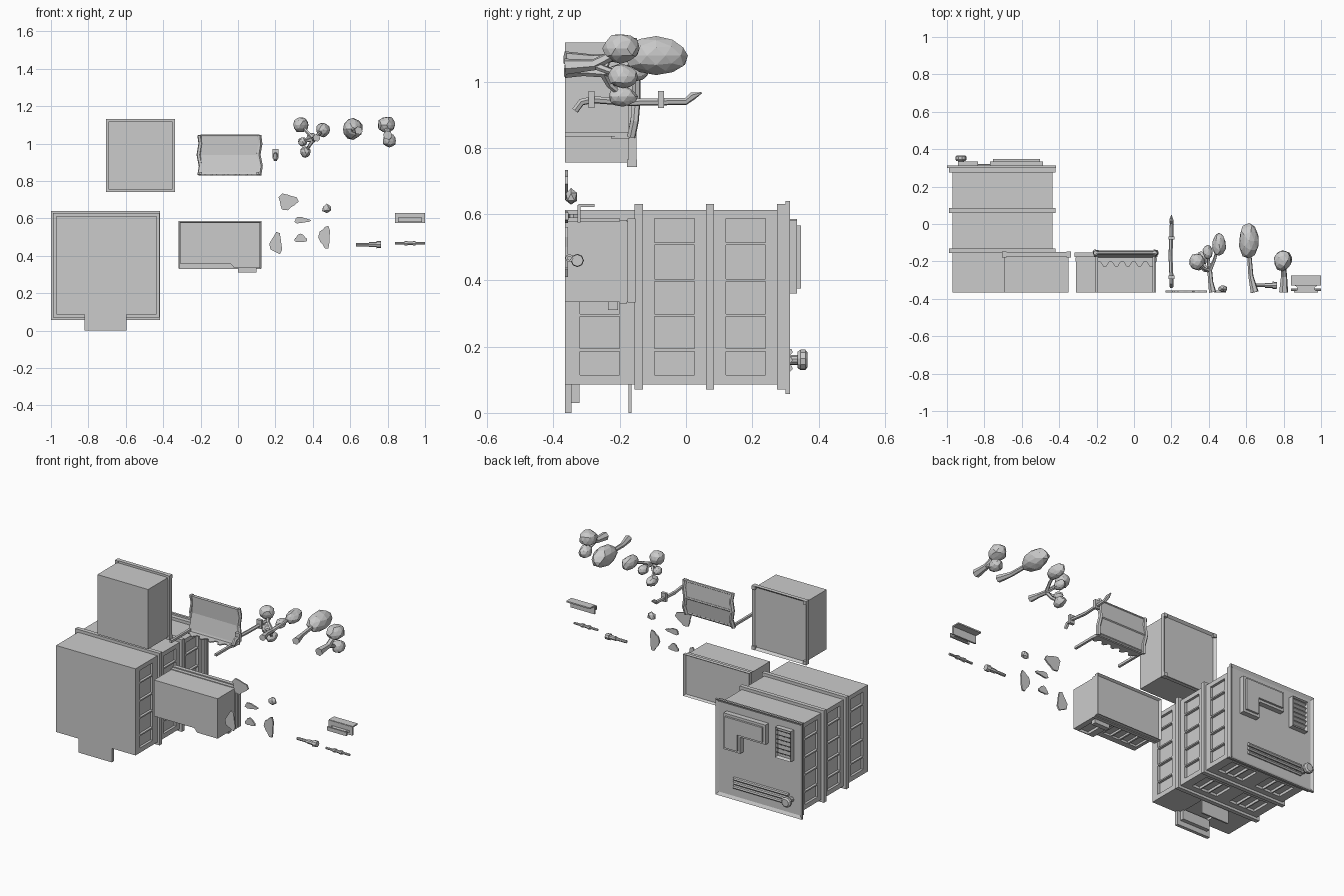
import bpy, bmesh, math, random
from mathutils import Vector

random.seed(4)
if "Cube" in bpy.data.objects:
    bpy.data.objects.remove(bpy.data.objects["Cube"])

grey = bpy.data.materials.new("plain_grey")
grey.use_nodes = True
grey.diffuse_color = (.6, .6, .6, 1)
grey.node_tree.nodes["Principled BSDF"].inputs["Base Color"].default_value = (.6, .6, .6, 1)


def finish(name, bm):
    bmesh.ops.recalc_face_normals(bm, faces=bm.faces)
    mesh = bpy.data.meshes.new(name)
    bm.to_mesh(mesh)
    bm.free()
    mesh.materials.append(grey)
    obj = bpy.data.objects.new(name, mesh)
    bpy.context.collection.objects.link(obj)
    return obj


def add_box(bm, xs, ys, zs):
    verts = bmesh.ops.create_cube(bm, size=1)["verts"]
    for v in verts:
        v.co = [(r[0] + r[1]) / 2 + c * (r[1] - r[0]) for c, r in zip(v.co, (xs, ys, zs))]


def box(name, xs, ys, zs):
    bm = bmesh.new()
    add_box(bm, xs, ys, zs)
    return finish(name, bm)


def tray(name, xs, ys, zs, rim, depth):
    """Box whose +y face is sunk inside a raised rim."""
    bm = bmesh.new()
    add_box(bm, xs, ys, zs)
    bm.normal_update()
    face = max(bm.faces, key=lambda f: f.calc_center_median().y)
    bmesh.ops.inset_region(bm, faces=[face], thickness=rim)
    bmesh.ops.translate(bm, verts=face.verts, vec=(0, -depth, 0))
    return finish(name, bm)


def prism(name, points, axis, lo, hi):
    """Extrude a flat outline along one axis."""
    def place(p, h):
        co = list(p)
        co.insert(axis, h)
        return co
    bm = bmesh.new()
    face = bm.faces.new([bm.verts.new(place(p, lo)) for p in points])
    top = bmesh.ops.extrude_face_region(bm, geom=[face])["geom"]
    for v in top:
        if isinstance(v, bmesh.types.BMVert):
            v.co[axis] = hi
    return finish(name, bm)


def cut(obj, cells):
    """Carve box-shaped recesses and bake the result."""
    bm = bmesh.new()
    for cell in cells:
        add_box(bm, *cell)
    cutter = finish("cutter", bm)
    cutter.hide_render = True
    mod = obj.modifiers.new("recess", "BOOLEAN")
    mod.operation, mod.solver, mod.object = "DIFFERENCE", "EXACT", cutter
    bake(obj)
    bpy.data.objects.remove(cutter)


def bake(obj):
    graph = bpy.context.evaluated_depsgraph_get()
    mesh = bpy.data.meshes.new_from_object(obj.evaluated_get(graph))
    obj.modifiers.clear()
    obj.data = mesh


def tube(name, path, radii, sides=6):
    """Tapered rod swept through a few points."""
    bm = bmesh.new()
    path = [Vector(p) for p in path]
    rings = []
    for i, p in enumerate(path):
        along = (path[min(i + 1, len(path) - 1)] - path[max(i - 1, 0)]).normalized()
        u = along.orthogonal().normalized() if i == 0 else (u - along * u.dot(along)).normalized()
        w = along.cross(u)
        turn = [math.tau * k / sides for k in range(sides)]
        rings.append([bm.verts.new(p + (u * math.cos(a) + w * math.sin(a)) * radii[i]) for a in turn])
    for a, b in zip(rings, rings[1:]):
        for k in range(sides):
            n = (k + 1) % sides
            bm.faces.new((a[k], a[n], b[n], b[k]))
    bm.faces.new(rings[0])
    bm.faces.new(rings[-1])
    return finish(name, bm)


def clump(name, centre, size, detail=2):
    """Faceted, slightly irregular rounded lump."""
    bm = bmesh.new()
    bmesh.ops.create_icosphere(bm, subdivisions=detail, radius=1)
    for v in bm.verts:
        k = random.uniform(.9, 1.06)
        v.co = [c + q * s * k for c, q, s in zip(centre, v.co, size)]
    return finish(name, bm)


GROUND = -.365

# Large building: body with recessed side and front openings
tower = box("tower_body", (-.97, -.435), (GROUND, .3), (.085, .612))
tiers = [(-.32, -.2), (-.095, .025), (.12, .24)]
levels = [.11, .19, .295, .4, .51, .59]
gap = .004
cells = []
for side in [(-1, -.955), (-.45, -.4)]:
    for tier in tiers:
        cells += [(side, tier, (a + gap, b - gap)) for a, b in zip(levels, levels[1:])]
for tier in tiers[1:]:
    for left in (-.92, -.66):
        cells += [((left + k * .06, left + k * .06 + .053), tier, (.05, .1)) for k in range(3)]
cells.append(((-.79, -.625), (-.345, -.18), (.05, .1)))
cut(tower, cells)
for y in (-.155, .06, .275):
    box("tower_band", (-.988, -.42), (y, y + .025), (.07, .63))
tray("tower_roof", (-1, -.417), (.3, .314), (.057, .64), .025, .01)
box("door_step_lower", (-.82, -.595), (GROUND, -.345), (0, .09))
box("door_step_upper", (-.8, -.615), (-.345, -.322), (.03, .09))
box("door_canopy", (-.8, -.615), (-.174, -.165), (0, .09))

# Roof equipment
outline = [(-.77, .58), (-.487, .58), (-.487, .36), (-.6, .36), (-.6, .46), (-.77, .46)]
prism("roof_unit", outline, 1, .3, .335)
inner = [(-.755, .565), (-.502, .565), (-.502, .375), (-.585, .375), (-.585, .475), (-.755, .475)]
prism("roof_unit_lid", inner, 1, .33, .347)
tray("vent_frame", (-.94, -.833), (.3, .335), (.4, .585), .01, .02)
for k in range(6):
    z = .42 + k * .027
    prism("vent_slat", [(.312, z), (.332, z + .012), (.332, z + .018), (.312, z + .006)], 0, -.93, -.843)
for z in (.135, .16, .185):
    tube("roof_pipe", [(-.91, .312, z), (-.54, .312, z)], [.01] * 2)
tube("chimney", [(-.925, y, .16) for y in (.3, .336, .336, .345, .36, .367)],
     [.015, .015, .024, .031, .031, .022], 10)

# Upper box building
box("annex_body", (-.692, -.35), (GROUND, -.165), (.755, 1.118))
tray("annex_roof", (-.705, -.338), (-.174, -.15), (.742, 1.131), .018, .014)
for x in (-.705, -.36):
    for z in (.742, 1.109):
        box("annex_corner", (x, x + .022), (-.178, -.148), (z, z + .022))

# Shop with stepped front
shop_outline = [(-.31, .578), (.118, .578), (.118, .335), (-.02, .335), (-.04, .358), (-.31, .358)]
shop = prism("shop_body", shop_outline, 1, GROUND, -.17)
panes = [((-.29 + k * .06, -.24 + k * .06), (-.33, -.22), (.3, .37)) for k in range(4)]
cut(shop, panes + [((.02, .085), (-.36, -.24), (.3, .35))])
box("shop_cornice", (-.314, .122), (-.2, -.178), (.33, .582))
tray("shop_roof", (-.319, .126), (-.176, -.152), (.333, .587), .012, .014)
box("shop_canopy", (0, .1), (-.235, -.205), (.31, .345))

# Market awning with scalloped valance
roof = [(-.18, .83), (-.16, .845), (-.146, .94), (-.15, 1.042), (-.162, 1.042), (-.158, .94), (-.175, .845)]
prism("awning_roof", roof, 0, -.2, .115)
for x in (-.205, .112):
    tube("awning_edge", [(x, -.165, .832), (x + .008, -.155, .88), (x - .004, -.15, .94),
                         (x + .006, -.15, 1), (x, -.155, 1.045)], [.013] * 5)
for z, y in ((.84, -.168), (.94, -.15), (1.04, -.155)):
    tube("awning_beam", [(-.2, y, z), (.115, y, z)], [.008] * 2)
waves = [(-.195 + k * .0155, -.215 + .012 * (-1) ** (k // 2)) for k in range(21)]
prism("valance", [(-.195, -.17)] + waves + [(.115, -.17)], 2, .828, .834)
for x in (-.2, .105):
    box("awning_post", (x - .007, x + .007), (GROUND, -.165), (.834, .848))

# Bent pipe with clips
tube("bent_pipe", [(.2, -.335, .912), (.2, -.315, .938), (.2, -.28, .945), (.195, -.17, .937),
                   (.202, 0, .94), (.2, .02, .956), (.2, .047, .966)], [.011] * 5 + [.012, .002])
for y in (-.285, -.075):
    box("pipe_clip", (.184, .216), (y - .009, y + .009), (.92, .972))

# Trees
fork = (.405, -.25, 1.025)
tube("branching_trunk", [(.42, GROUND, 1.03), (.41, -.31, 1.03), fork], [.02, .014, .013])
crowns = [((.335, -.2, 1.1), (.042, .045, .042)), ((.455, -.11, 1.073), (.038, .065, .04)),
          ((.395, -.15, 1.03), (.028, .04, .03)), ((.36, -.19, .955), (.028, .045, .03)),
          ((.345, -.22, 1.01), (.025, .03, .025))]
for centre, size in crowns:
    tube("branch", [fork, Vector(fork).lerp(Vector(centre), .5) + Vector((0, -.012, 0)), centre],
         [.012, .009, .008], 5)
    clump("branch_foliage", centre, size)
tube("egg_tree_trunk", [(.645, GROUND, 1.07), (.625, -.28, 1.068), (.615, -.15, 1.075)], [.022, .014, .012])
clump("egg_tree_foliage", (.615, -.09, 1.078), (.057, .097, .057))
tube("round_tree_trunk", [(.8, GROUND, 1.045), (.802, -.28, 1.05), (.797, -.2, 1.09)], [.025, .017, .014])
tube("round_tree_branch", [(.802, -.28, 1.05), (.81, -.2, 1.02)], [.012, .01])
clump("round_tree_foliage", (.795, -.195, 1.1), (.048, .058, .046))
clump("low_foliage", (.81, -.19, 1.015), (.037, .045, .036))

# Flat ground patches and stone
patches = [(.265, .69, .05, .042, 1), (.34, .59, .042, .016, 2), (.205, .465, .032, .055, 4),
           (.335, .492, .032, .022, 3), (.465, .5, .03, .058, 5)]
for x, z, w, h, phase in patches:
    ring = []
    for k in range(12):
        a = math.tau * k / 12
        r = 1 + .22 * math.sin(3 * a + phase)
        ring.append((x + w * r * math.cos(a), z + h * r * math.sin(a)))
    prism("ground_patch", ring, 1, GROUND, -.356)
clump("stone", (.475, -.347, .652), (.028, .02, .026), 1)

# Loose pipes
tube("valve_pipe", [(x, -.328, .46) for x in (.63, .7, .7, .74, .74, .765)],
     [.009, .009, .013, .013, .02, .018], 8)
tube("jointed_pipe", [(x, -.352, .467) for x in (.84, .89, .89, .905, .905, .935, .935, .95, .95, 1)],
     [.007, .007, .012, .012, .009, .009, .012, .012, .007, .007], 8)

# Bench
box("bench_seat", (.84, 1), (-.328, -.318), (.575, .628))
box("bench_back", (.84, 1), (-.325, -.276), (.622, .63))
box("bench_base", (.855, .985), (GROUND, -.355), (.582, .605))
prism("bench_support", [(.855, GROUND), (.985, GROUND), (.965, -.35), (.965, -.34), (.985, -.325),
                        (.855, -.325), (.875, -.34), (.875, -.35)], 2, .588, .6)
